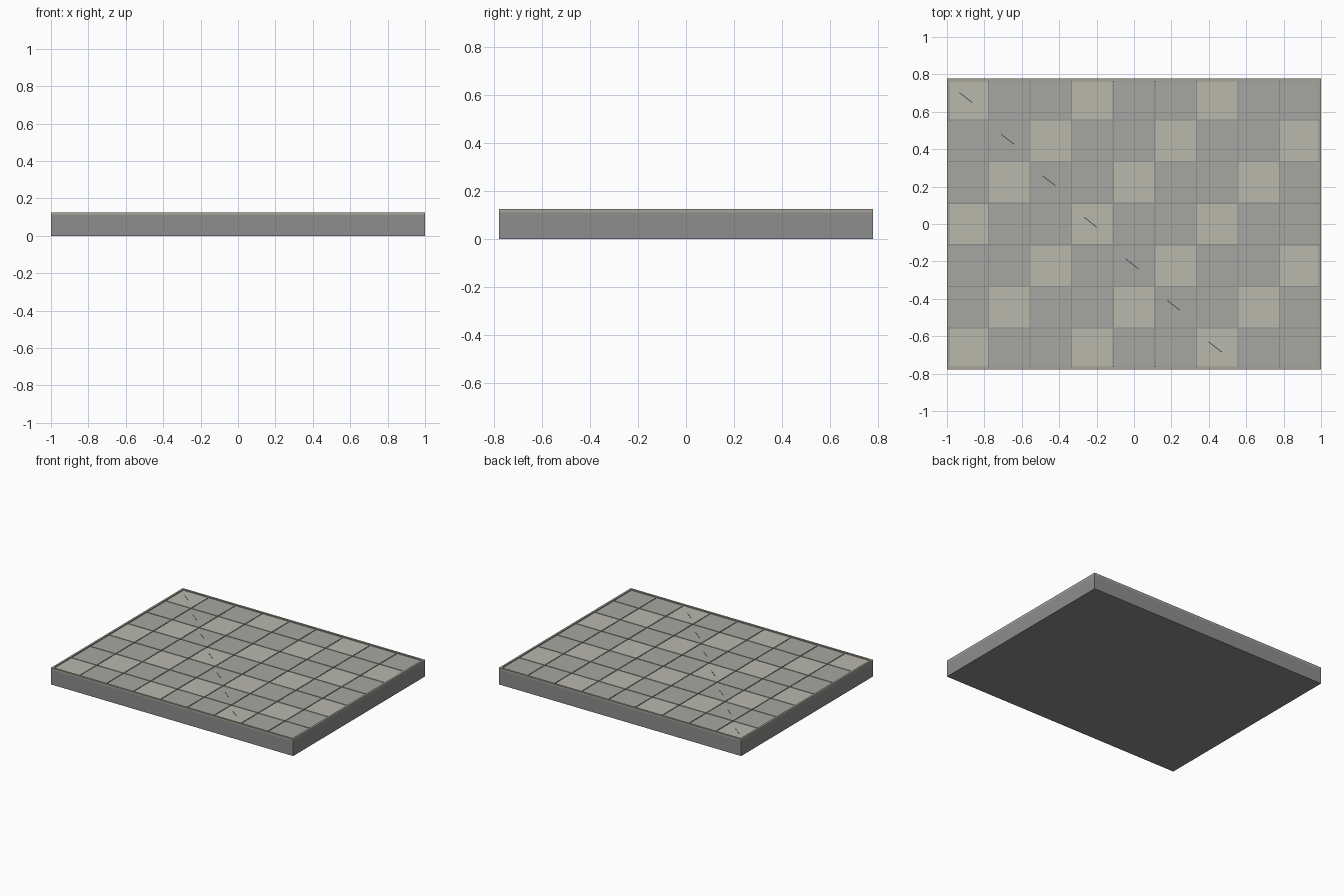
import bpy, math

if "Cube" in bpy.data.objects:
    bpy.data.objects.remove(bpy.data.objects["Cube"])

T = 2 / 9                      # tile pitch
COLS, ROWS = 9, 7
HX, HY = 1.0, ROWS * T / 2     # half sizes


def material(name, rgb):
    m = bpy.data.materials.new(name)
    m.diffuse_color = (*rgb, 1)
    m.use_nodes = True
    m.node_tree.nodes["Principled BSDF"].inputs["Base Color"].default_value = m.diffuse_color
    return m


def box(name, centre, size, mat, angle=0):
    bpy.ops.mesh.primitive_cube_add(size=1, location=centre)
    o = bpy.context.object
    o.name = name
    o.scale = size
    o.rotation_euler.z = angle
    o.data.materials.append(mat)
    return o


base_mat = material("base_grey", (0.27, 0.27, 0.27))
dark_mat = material("tile_grey", (0.38, 0.38, 0.36))
light_mat = material("tile_light", (0.48, 0.48, 0.42))
rim_mat = material("rim_stone", (0.38, 0.36, 0.31))
crack_mat = material("crack_dark", (0.05, 0.05, 0.05))

# Slab under the tiles
box("slab", (0, 0, 0.055), (2 * HX, 2 * HY, 0.11), base_mat)

# Tiles with thin joints, every third diagonal lighter
for r in range(ROWS):
    for c in range(COLS):
        x, y = -HX + (c + 0.5) * T, HY - (r + 0.5) * T
        light = (r + c) % 3 == 0
        box(f"tile_{r}_{c}", (x, y, 0.1135), (T - 0.006, T - 0.006, 0.009),
            light_mat if light else dark_mat)
        # Hairline crack on the diagonal tiles
        if r == c:
            box(f"crack_{r}", (x - 0.010, y + 0.009, 0.118), (0.088, 0.004, 0.002),
                crack_mat, math.atan2(-0.053, 0.068))

# Raised rim around the edge
W = 0.015
for s, n in ((-1, "a"), (1, "b")):
    box(f"rim_long_{n}", (0, s * (HY - W / 2), 0.1175), (2 * HX, W, 0.015), rim_mat)
    box(f"rim_short_{n}", (s * (HX - W / 2), 0, 0.1175), (W, 2 * HY - 2 * W, 0.015), rim_mat)
